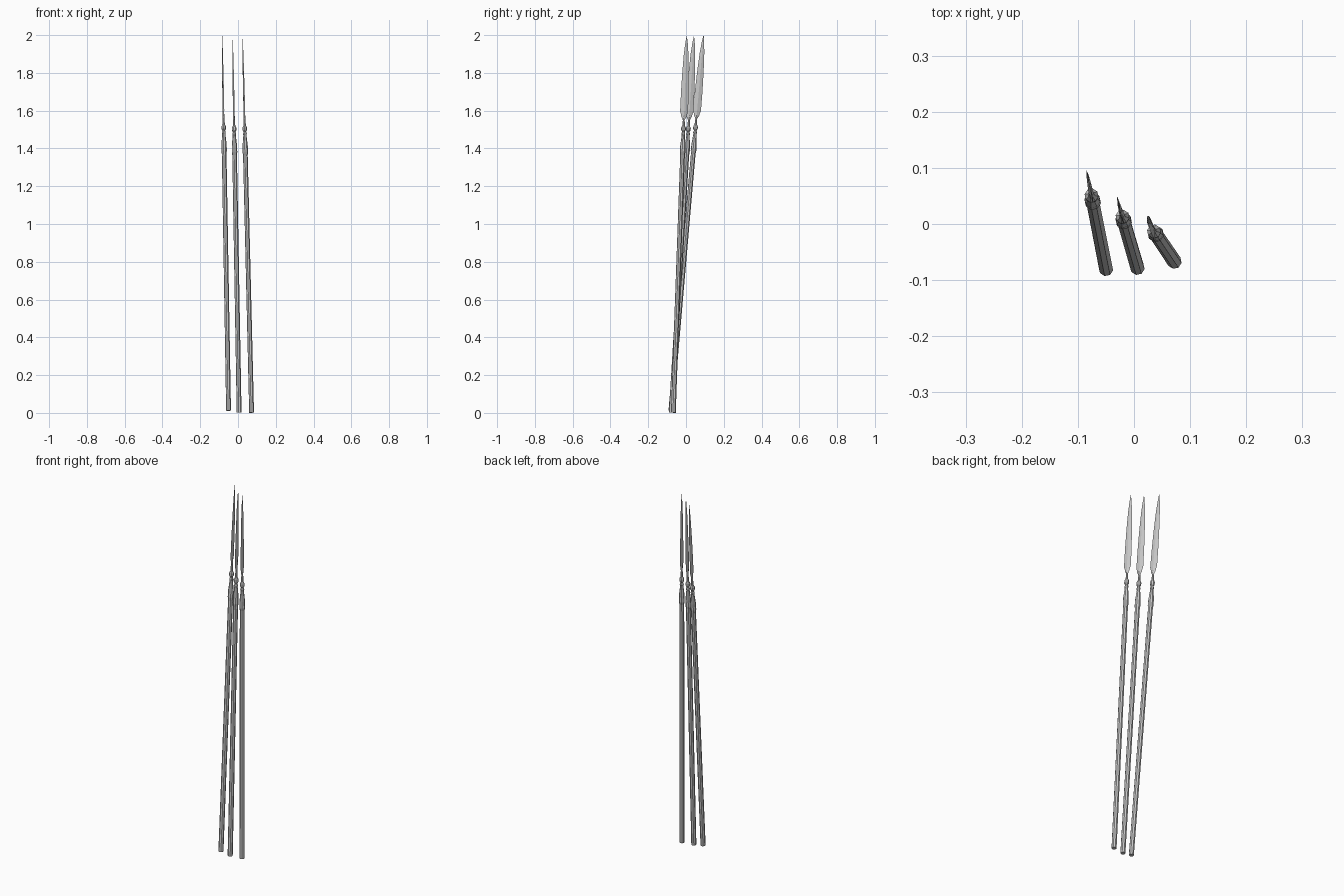
import bpy, bmesh, math
from mathutils import Vector, Matrix

if "Cube" in bpy.data.objects:
    bpy.data.objects.remove(bpy.data.objects["Cube"])

SIDES = 8
BLADE_YAW = math.radians(12)

# (foot centre, tip) of each leaning spear
SPEARS = [
    ((-0.050, -0.080, 0.012), (-0.084, 0.093, 2.000)),
    ((0.006, -0.078, 0.002), (-0.029, 0.042, 1.990)),
    ((0.072, -0.067, 0.001), (0.024, 0.004, 1.990)),
]

# (radius, height along the spear)
SHAFT = [(0.0130, 0.0), (0.0125, 1.40)]
SOCKET = [(0.0125, 1.365), (0.0148, 1.380), (0.0142, 1.415), (0.0085, 1.470),
          (0.0105, 1.478), (0.0070, 1.488), (0.0125, 1.498), (0.0125, 1.510),
          (0.0065, 1.522), (0.0050, 1.552), (0.0045, 1.575)]
# (half width, half thickness, height)
BLADE = [(0.006, 0.0045, 1.552), (0.012, 0.0045, 1.565), (0.0145, 0.0042, 1.568),
         (0.0155, 0.004, 1.578), (0.0215, 0.004, 1.595), (0.0205, 0.0036, 1.70),
         (0.0175, 0.003, 1.80), (0.0125, 0.0022, 1.90), (0.0065, 0.0014, 1.96),
         (0.0008, 0.0005, 1.995)]


def loft(name, rings, matrix):
    """Skin a stack of rings, with capped ends."""
    bm = bmesh.new()
    loops = [[bm.verts.new(p) for p in ring] for ring in rings]
    n = len(loops[0])
    for a, b in zip(loops, loops[1:]):
        for i in range(n):
            j = (i + 1) % n
            bm.faces.new((a[i], a[j], b[j], b[i]))
    bm.faces.new(loops[0][::-1])
    bm.faces.new(loops[-1])
    bmesh.ops.recalc_face_normals(bm, faces=bm.faces)
    mesh = bpy.data.meshes.new(name)
    bm.to_mesh(mesh)
    bm.free()
    obj = bpy.data.objects.new(name, mesh)
    obj.matrix_world = matrix
    bpy.context.collection.objects.link(obj)
    return obj


def round_rings(profile):
    steps = [math.tau * (i + 0.5) / SIDES for i in range(SIDES)]
    return [[(r * math.cos(t), r * math.sin(t), z) for t in steps] for r, z in profile]


def diamond_rings(profile):
    return [[(t, 0, z), (0, w, z), (-t, 0, z), (0, -w, z)] for w, t, z in profile]


def spear_matrix(foot, tip):
    """Local z runs along the spear, local y across the flat of the blade."""
    foot, tip = Vector(foot), Vector(tip)
    z = (tip - foot).normalized()
    x = Vector((-math.sin(BLADE_YAW), math.cos(BLADE_YAW), 0)).cross(z).normalized()
    y = z.cross(x)
    return Matrix.Translation(foot) @ Matrix((x, y, z)).transposed().to_4x4()


for k, (foot, tip) in enumerate(SPEARS, 1):
    m = spear_matrix(foot, tip)
    loft(f"spear_shaft_{k}", round_rings(SHAFT), m)
    loft(f"spear_socket_{k}", round_rings(SOCKET), m)
    loft(f"spear_blade_{k}", diamond_rings(BLADE), m)
